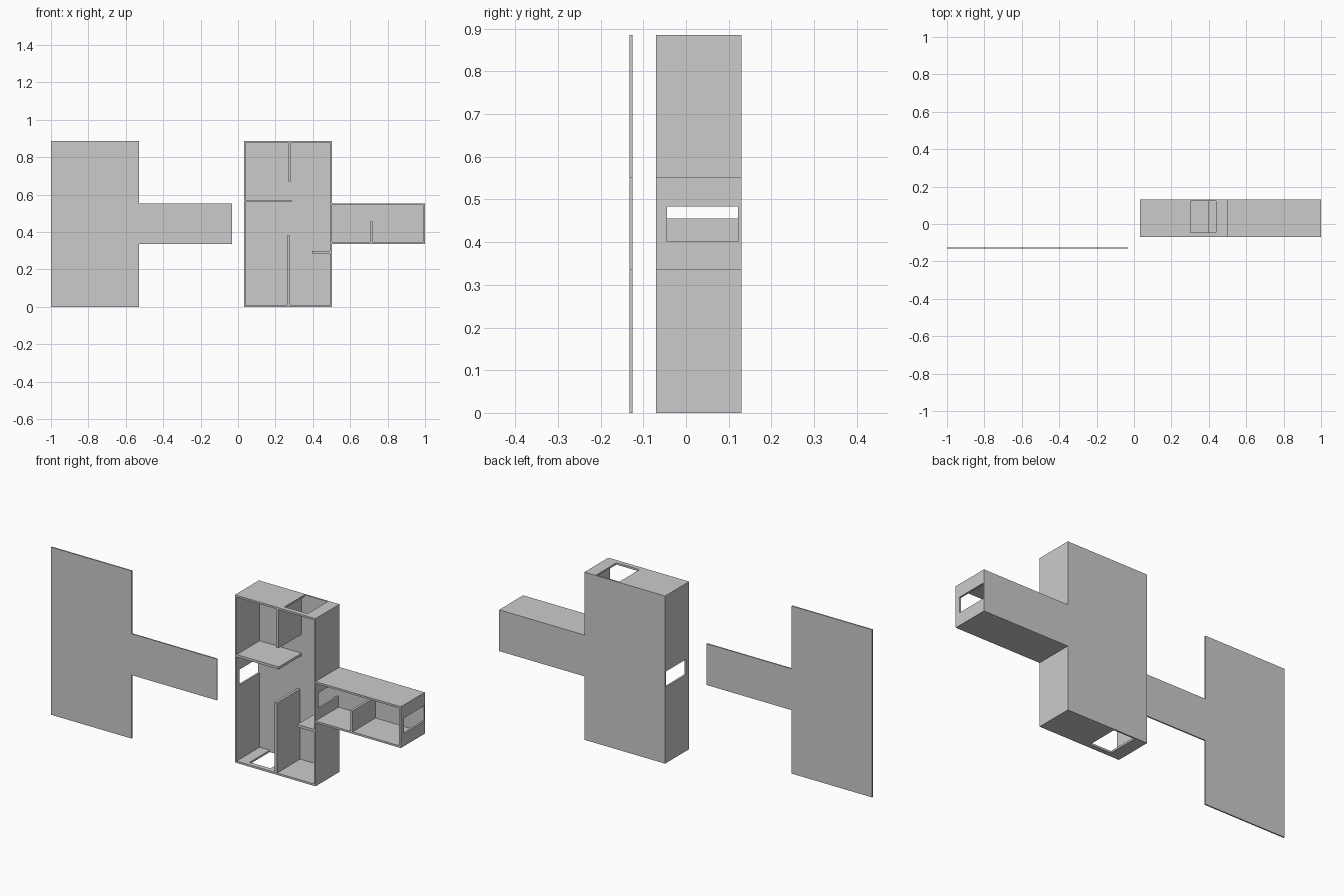
import bpy, bmesh

if "Cube" in bpy.data.objects:
    bpy.data.objects.remove(bpy.data.objects["Cube"])

FRONT, BACK, FLOOR = -0.07, 0.13, 0.122   # open front, outer back, inner back panel
W = 0.01                                  # outer wall thickness


def prism(name, outline, y0, y1):
    """Extrude an x/z outline from y0 to y1."""
    bm = bmesh.new()
    face = bm.faces.new([bm.verts.new((x, y0, z)) for x, z in outline])
    new = bmesh.ops.extrude_face_region(bm, geom=[face])["geom"]
    verts = [v for v in new if isinstance(v, bmesh.types.BMVert)]
    bmesh.ops.translate(bm, verts=verts, vec=(0, y1 - y0, 0))
    bmesh.ops.recalc_face_normals(bm, faces=bm.faces[:])
    mesh = bpy.data.meshes.new(name)
    bm.to_mesh(mesh)
    bm.free()
    obj = bpy.data.objects.new(name, mesh)
    bpy.context.collection.objects.link(obj)
    return obj


def box(name, x0, x1, z0, z1, y0=FRONT, y1=FLOOR):
    return prism(name, [(x0, z0), (x1, z0), (x1, z1), (x0, z1)], y0, y1)


def tee(x):
    """Sideways T outline whose left edge is at x."""
    a, b = x + 0.471, x + 0.969
    return [(x, 0), (a, 0), (a, 0.335), (b, 0.335), (b, 0.553),
            (a, 0.553), (a, 0.885), (x, 0.885)]


# Flat lid lying beside the case
prism("lid", tee(-1.0), -0.132, -0.125)

# Open-fronted case: T block with rooms and openings cut away
case = prism("case", tee(0.031), FRONT, BACK)
cutters = [
    box("main_room_cut", 0.031 + W, 0.502 - W, W, 0.885 - W, FRONT - 0.05),
    box("side_room_cut", 0.502, 1.0 - W, 0.335 + W, 0.553 - W, FRONT - 0.05),
    box("left_opening_cut", 0.0, 0.06, 0.402, 0.484, -0.045),
    box("middle_opening_cut", 0.47, 0.53, 0.402, 0.484, -0.045),
    box("right_opening_cut", 0.97, 1.05, 0.402, 0.484, -0.045),
    box("top_opening_cut", 0.303, 0.438, 0.86, 0.95, -0.045),
    box("bottom_opening_cut", 0.10, 0.222, -0.05, 0.03, -0.045),
]
for c in cutters:
    c.hide_render = True
    c.hide_viewport = True
    c.display_type = 'WIRE'
    mod = case.modifiers.new(c.name, 'BOOLEAN')
    mod.operation = 'DIFFERENCE'
    mod.solver = 'EXACT'
    mod.object = c

# Inner partitions, ends sunk slightly into the walls
E = 0.004
for name, x0, x1, z0, z1 in [
    ("upper_partition", 0.270, 0.284, 0.67, 0.885 - E),
    ("upper_shelf", 0.031 + E, 0.286, 0.559, 0.572),
    ("lower_partition", 0.263, 0.277, E, 0.38),
    ("lower_shelf", 0.395, 0.502 - E, 0.284, 0.298),
    ("side_partition", 0.705, 0.718, 0.335 + E, 0.455),
]:
    box(name, x0, x1, z0, z1, FRONT + 0.0005, FLOOR + 0.003)
